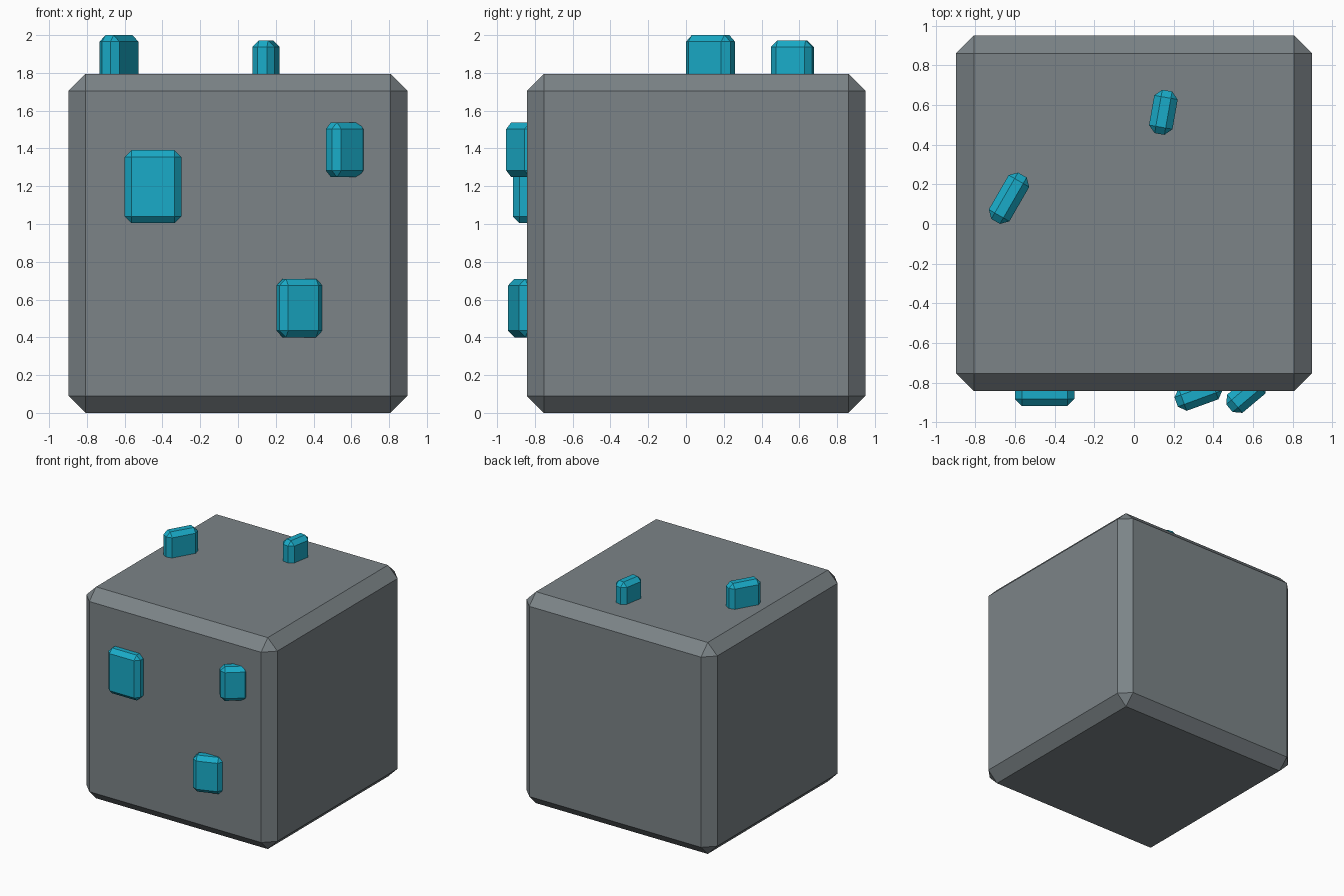
import bpy
from math import radians

if "Cube" in bpy.data.objects:
    bpy.data.objects.remove(bpy.data.objects["Cube"])


def make_material(name, colour):
    mat = bpy.data.materials.new(name)
    mat.diffuse_color = (*colour, 1)
    mat.use_nodes = True
    mat.node_tree.nodes["Principled BSDF"].inputs["Base Color"].default_value = mat.diffuse_color
    return mat


rock_mat = make_material("slate_rock", (0.20, 0.23, 0.245))
crystal_mat = make_material("teal_crystal", (0.01, 0.41, 0.58))


def chamfered_box(name, size, location, chamfer, material, angle=0):
    bpy.ops.mesh.primitive_cube_add(size=1, location=location)
    obj = bpy.context.object
    obj.name = name
    obj.scale = size
    bpy.ops.object.transform_apply(location=False, rotation=False, scale=True)
    obj.rotation_euler.z = radians(angle)
    bevel = obj.modifiers.new("chamfer", 'BEVEL')
    bevel.width = chamfer
    bevel.segments = 1
    obj.data.materials.append(material)


# Rock block
chamfered_box("rock_block", (1.793, 1.793, 1.795), (0, 0.054, 0.8975), 0.09, rock_mat)

# Crystals half sunk in the front and top: length, height, centre, turn about z
crystals = [
    ("front_crystal_left", 0.30, 0.385, (-0.45, -0.857, 1.198), 0),
    ("front_crystal_low", 0.24, 0.31, (0.325, -0.856, 0.555), 20),
    ("front_crystal_right", 0.222, 0.29, (0.566, -0.857, 1.393), 40),
    ("top_crystal_left", 0.27, 0.345, (-0.63, 0.13, 1.828), 60),
    ("top_crystal_back", 0.222, 0.285, (0.148, 0.563, 1.83), 80),
]
for name, length, height, centre, turn in crystals:
    chamfered_box(name, (length, 0.12, height), centre, 0.035, crystal_mat, turn)
